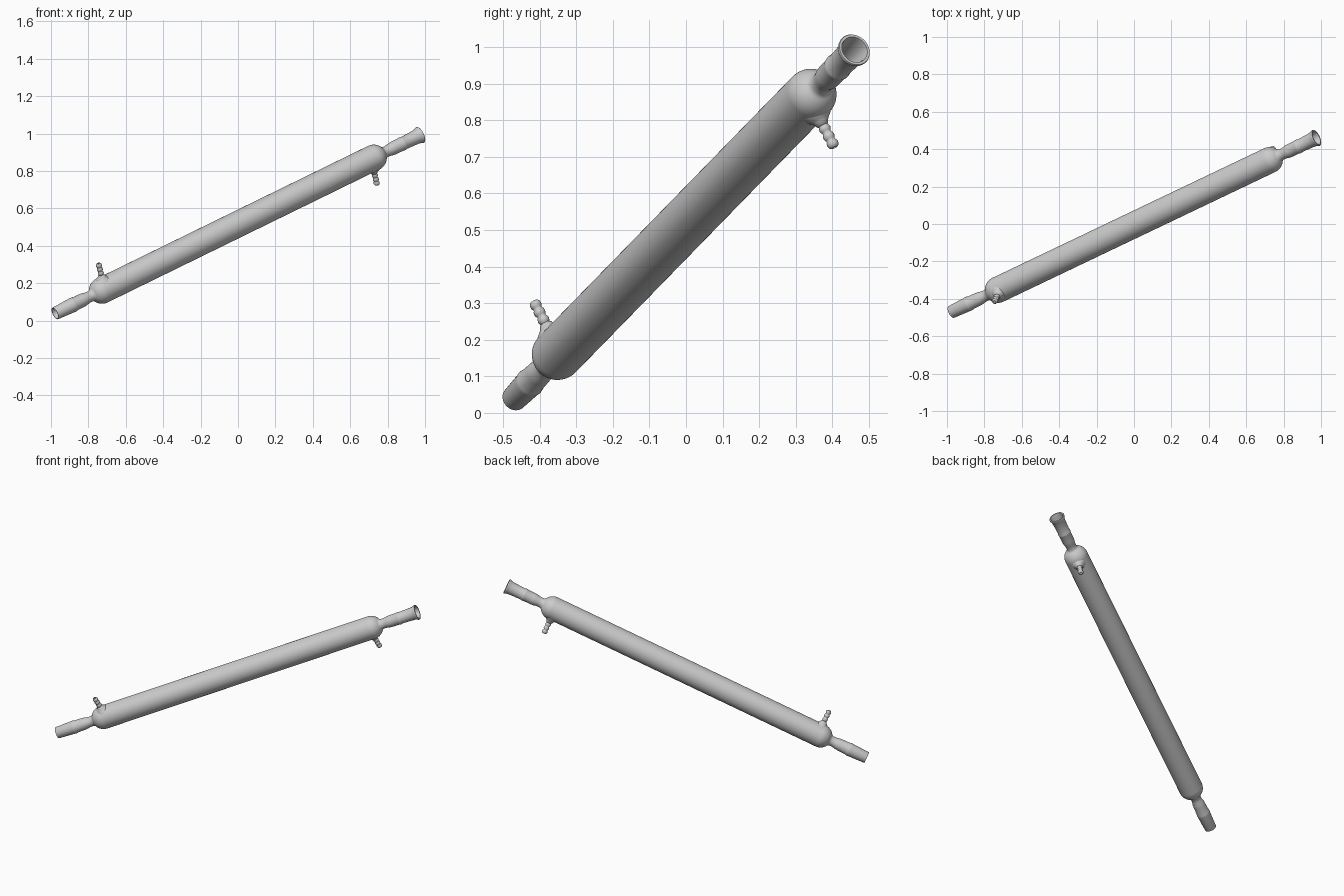
import bpy, bmesh, math
from mathutils import Vector

if "Cube" in bpy.data.objects:
    bpy.data.objects.remove(bpy.data.objects["Cube"])

CENTER = Vector((-0.001, -0.005, 0.5155))
AXIS = Vector((0.826, 0.394, 0.404)).normalized()
SIDE = Vector((-0.20, -0.447, 0.872))
SIDE = (SIDE - AXIS * SIDE.dot(AXIS)).normalized()


def lathe(name, profile, origin, direction, segments=48, closed=True):
    """Revolve (distance, radius) points about a line."""
    d = direction.normalized()
    a = d.orthogonal().normalized()
    b = d.cross(a)
    bm = bmesh.new()
    rings = []
    for t, r in profile:
        ring = []
        for i in range(segments):
            ang = 2 * math.pi * i / segments
            ring.append(bm.verts.new(origin + d * t + (a * math.cos(ang) + b * math.sin(ang)) * r))
        rings.append(ring)
    pairs = list(zip(rings, rings[1:]))
    if closed:
        pairs.append((rings[-1], rings[0]))
    for p, q in pairs:
        for i in range(segments):
            j = (i + 1) % segments
            bm.faces.new((p[i], p[j], q[j], q[i]))
    bmesh.ops.recalc_face_normals(bm, faces=bm.faces)
    me = bpy.data.meshes.new(name)
    bm.to_mesh(me)
    bm.free()
    ob = bpy.data.objects.new(name, me)
    bpy.context.collection.objects.link(ob)
    bpy.ops.object.select_all(action='DESELECT')
    ob.select_set(True)
    bpy.context.view_layer.objects.active = ob
    bpy.ops.object.shade_smooth_by_angle(angle=math.radians(40))
    return ob


# Water jacket: long cylinder with domed ends that sweep into narrow necks
R, DOME = 0.07, 0.88
half = [(DOME + R * math.sin(math.radians(k)), R * math.cos(math.radians(k))) for k in range(0, 55, 6)]
half += [(0.940, 0.036), (0.946, 0.032), (0.955, 0.030), (0.970, 0.030)]
jacket = [(-t, r) for t, r in reversed(half)] + half
lathe("water_jacket", jacket + [(0.970, 0.026), (-0.970, 0.026)], CENTER, AXIS)

# Upper socket: neck, swelling tube, seam bead, flared open mouth and bore
lathe("upper_socket", [
    (0.965, 0.030), (0.978, 0.031), (0.992, 0.0345), (1.01, 0.036), (1.055, 0.036),
    (1.062, 0.038), (1.069, 0.038), (1.075, 0.0355), (1.12, 0.037), (1.158, 0.039),
    (1.170, 0.043), (1.176, 0.046), (1.180, 0.0465), (1.183, 0.045),
    (1.183, 0.038), (1.172, 0.035), (1.08, 0.030), (0.965, 0.026)], CENTER, AXIS)

# Lower joint: neck, tube, seam and tapered ground tip with bore
lathe("lower_joint", [
    (0.965, 0.030), (0.978, 0.031), (0.992, 0.0345), (1.01, 0.036), (1.055, 0.037),
    (1.063, 0.039), (1.072, 0.040), (1.078, 0.039), (1.180, 0.0345), (1.183, 0.0335),
    (1.183, 0.030), (1.08, 0.029), (0.965, 0.026)], CENTER, -AXIS)

# Hose nozzles: flared root and three rounded barbs, on opposite sides
root = [(0.058, 0.040), (0.066, 0.034), (0.072, 0.027), (0.079, 0.021), (0.088, 0.0165)]
barbs = []
for c in (0.100, 0.124, 0.147):
    for k in (-0.010, -0.006, 0.0, 0.006, 0.010):
        barbs.append((c + k, 0.0125 + 0.0040 * (1 - (k / 0.010) ** 2)))
nozzle = root + barbs + [(0.159, 0.0095), (0.159, 0.007), (0.058, 0.007)]
for name, sign in (("lower_nozzle", -1), ("upper_nozzle", 1)):
    lathe(name, nozzle, CENTER + AXIS * 0.862 * sign, SIDE * -sign, 32)
